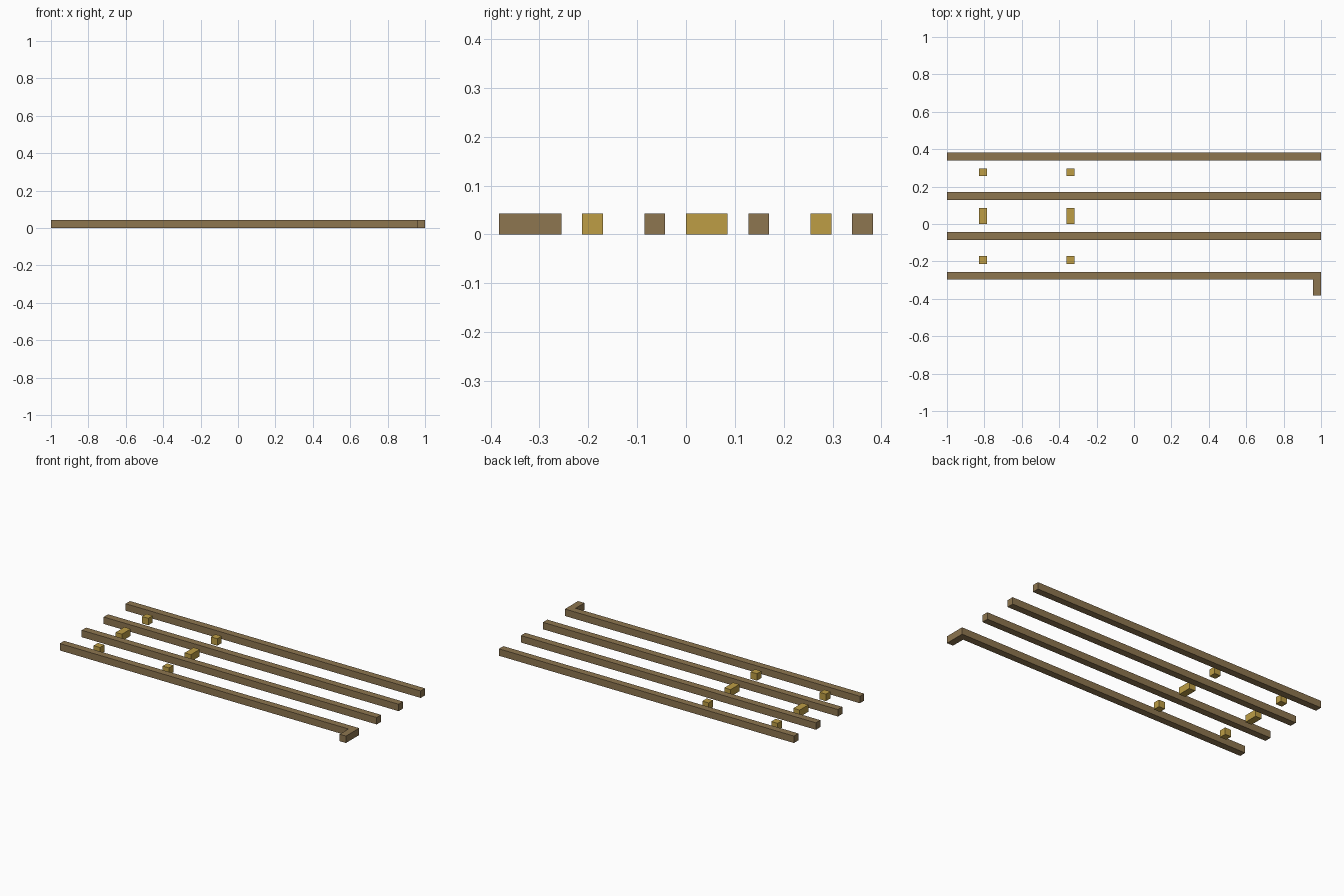
import bpy
import bmesh
from mathutils import Matrix, Vector

cube = bpy.data.objects.get("Cube")
if cube:
    bpy.data.objects.remove(cube, do_unlink=True)


def make_material(name, rgb):
    mat = bpy.data.materials.new(name)
    mat.use_nodes = True
    color = (*rgb, 1.0)
    mat.diffuse_color = color
    mat.node_tree.nodes["Principled BSDF"].inputs["Base Color"].default_value = color
    return mat


brown = make_material("brown wood", (0.27, 0.18, 0.08))
yellow = make_material("yellow wood", (0.51, 0.34, 0.06))

UNIT = 2 / 47          # thickness of every bar
PITCH = 5 * UNIT       # distance between rails


def add_box(name, corner, size, mat):
    """Box standing on the ground, given its low x/y corner and x/y size."""
    dims = Vector((size[0], size[1], UNIT))
    center = Vector((corner[0], corner[1], 0)) + dims / 2
    bm = bmesh.new()
    bmesh.ops.create_cube(bm, size=1, matrix=Matrix.Translation(center) @ Matrix.Diagonal((*dims, 1)))
    mesh = bpy.data.meshes.new(name)
    bm.to_mesh(mesh)
    bm.free()
    mesh.materials.append(mat)
    obj = bpy.data.objects.new(name, mesh)
    bpy.context.collection.objects.link(obj)
    return obj


# Four long rails
front_y = -7 * UNIT
for i in range(4):
    add_box(f"rail_{i + 1}", (-1, front_y + i * PITCH), (2, UNIT), brown)

# Short return at the left end of the front rail
add_box("rail_return", (1 - UNIT, -9 * UNIT), (UNIT, 2 * UNIT), brown)

# Two columns of small blocks between the rails
for column, x in (("outer", -1 + 4 * UNIT), ("inner", -1 + 15 * UNIT)):
    for row, y, depth in (("front", -5, 1), ("middle", 0, 2), ("back", 6, 1)):
        add_box(f"{column}_{row}_block", (x, y * UNIT), (UNIT, depth * UNIT), yellow)
